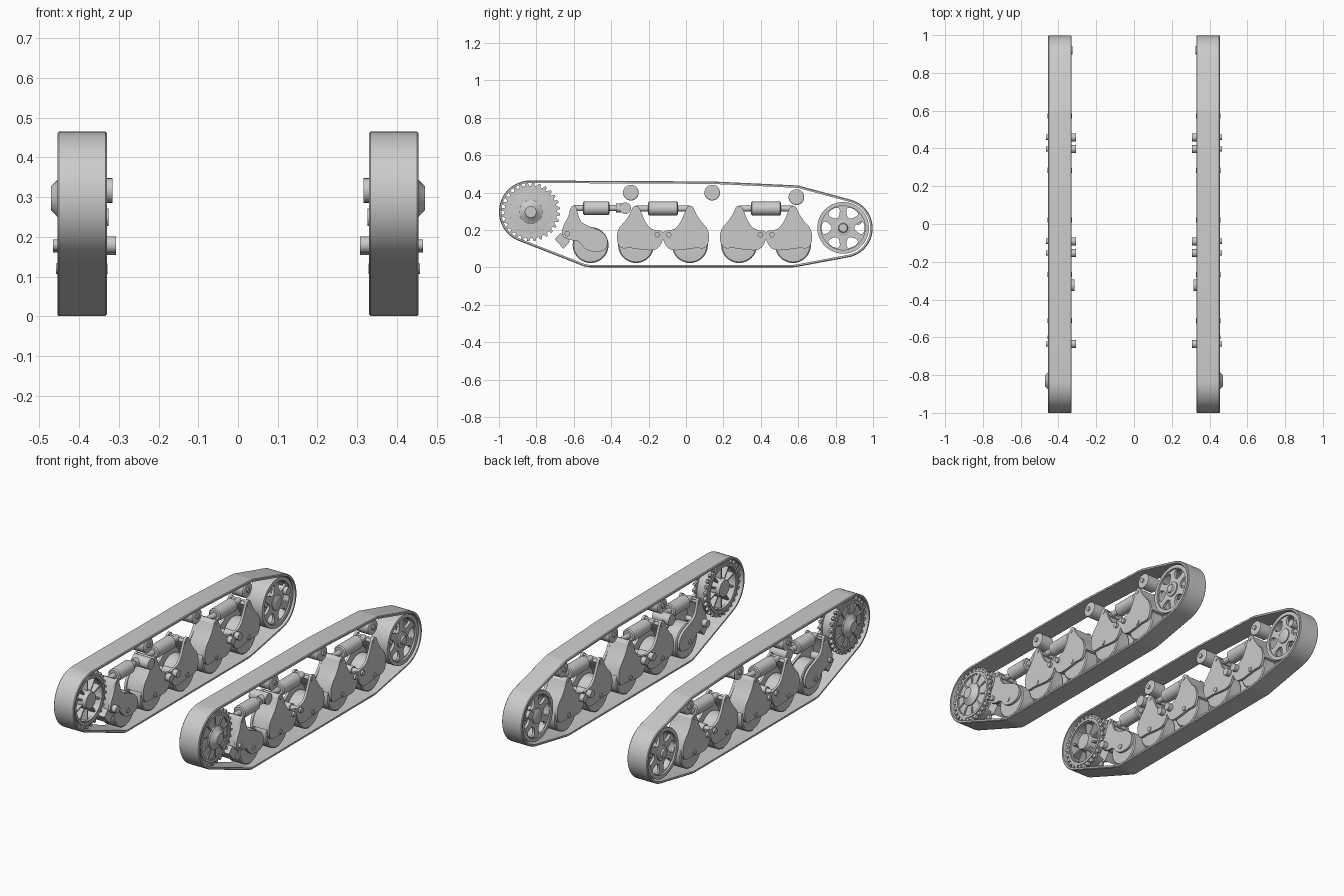
import bpy, bmesh
from math import cos, sin, pi, radians
from mathutils import Vector
from mathutils.geometry import convex_hull_2d

if "Cube" in bpy.data.objects:
    bpy.data.objects.remove(bpy.data.objects["Cube"])

steel = bpy.data.materials.new("grey_steel")
steel.use_nodes = True
GREY = (0.6, 0.6, 0.6, 1)
steel.diffuse_color = GREY
steel.node_tree.nodes["Principled BSDF"].inputs["Base Color"].default_value = GREY


def finish(name, bm):
    """Shade, mirror to the other side and link one part."""
    bmesh.ops.recalc_face_normals(bm, faces=bm.faces[:])
    for f in bm.faces:
        f.smooth = True
    for e in bm.edges:
        e.smooth = e.calc_face_angle(0) < radians(32)
    mesh = bpy.data.meshes.new(name)
    bm.to_mesh(mesh)
    bm.free()
    mesh.materials.append(steel)
    ob = bpy.data.objects.new(name, mesh)
    bpy.context.collection.objects.link(ob)
    mirror = ob.modifiers.new("Mirror", "MIRROR")
    mirror.use_mirror_merge = False
    return ob


def circle(y, z, r, n=32):
    return [(y + r * cos(2 * pi * i / n), z + r * sin(2 * pi * i / n)) for i in range(n)]


def rounded(pts, passes=2):
    """Cut the corners of a closed profile until it is smooth."""
    for _ in range(passes):
        out = []
        for a, b in zip(pts, pts[1:] + pts[:1]):
            a, b = Vector(a), Vector(b)
            out += [a.lerp(b, 0.25)[:], a.lerp(b, 0.75)[:]]
        pts = out
    return pts


def plate(name, loops, x0, x1):
    """Side profile in y and z, with holes, extruded along x."""
    bm = bmesh.new()
    for loop in loops:
        vs = [bm.verts.new((x0, y, z)) for y, z in loop]
        for a, b in zip(vs, vs[1:] + vs[:1]):
            bm.edges.new((a, b))
    bmesh.ops.triangle_fill(bm, edges=bm.edges[:], use_beauty=True)
    ext = bmesh.ops.extrude_face_region(bm, geom=bm.faces[:], use_keep_orig=True)
    new = [g for g in ext["geom"] if isinstance(g, bmesh.types.BMVert)]
    bmesh.ops.translate(bm, verts=new, vec=(x1 - x0, 0, 0))
    return finish(name, bm)


def skin(name, rings, closed):
    """Quads between rings of points; ends capped unless closed."""
    bm = bmesh.new()
    rows = [[bm.verts.new(p) for p in ring] for ring in rings]
    pairs = list(zip(rows, rows[1:])) + ([(rows[-1], rows[0])] if closed else [])
    for r, s in pairs:
        n = len(r)
        for i in range(n):
            bm.faces.new((r[i], r[(i + 1) % n], s[(i + 1) % n], s[i]))
    if not closed:
        bm.faces.new(rows[0])
        bm.faces.new(rows[-1])
    return finish(name, bm)


def lathe(name, y, z, prof, closed=False, n=32):
    """Turn a profile of (x, radius) around an axle along x."""
    return skin(name, [[(x, *p) for p in circle(y, z, r, n)] for x, r in prof], closed)


def pin(name, y, z, r, x0, x1, n=16):
    return lathe(name, y, z, [(x0, r), (x1, r)], n=n)


def strut(name, x, z, prof):
    """Turn a profile of (y, radius) around an axis along y."""
    return skin(name, [[(a, y, b) for a, b in circle(x, z, r, 24)] for y, r in prof], False)


X0, X1 = 0.33, 0.455
XM = (X0 + X1) / 2

# Track band: tight loop around the wheels
supports = [(-0.833, 0.298, 0.167), (0.14, 0.4, 0.06), (0.59, 0.375, 0.064),
            (0.84, 0.21, 0.158), (0.57, 0.12, 0.119), (-0.51, 0.12, 0.119)]
cand = []
for y, z, r in supports:
    for i in range(72):
        n = Vector((cos(pi * i / 36), sin(pi * i / 36)))
        cand.append((Vector((y, z)) + n * r, n))
hull = [cand[i] for i in convex_hull_2d([c[0] for c in cand])]
section = [(X0, 0.004), (X0 + 0.004, 0), (X1 - 0.004, 0), (X1, 0.004),
           (X1, 0.013), (X0, 0.013)]
skin("track_band", [[(x, *(p - n * d)) for x, d in section] for p, n in hull], True)

# Drive sprocket: toothed rings, drum, ribbed disc and hub
SY, SZ = -0.83, 0.297
TEETH = 28
gear = []
for i in range(TEETH):
    for k, r in ((0, 0.14), (0.3, 0.14), (0.45, 0.157), (0.75, 0.157)):
        a = 2 * pi * (i + k) / TEETH
        gear.append((SY + r * cos(a), SZ + r * sin(a)))
for name, x in (("outer", 0.42), ("inner", 0.35)):
    plate(f"sprocket_{name}_teeth", [gear, circle(SY, SZ, 0.115)], x, x + 0.016)
lathe("sprocket_drum", SY, SZ, [(0.345, 0.134), (0.441, 0.134), (0.441, 0.12), (0.345, 0.12)], True)
lathe("sprocket_disc", SY, SZ, [(0.415, 0.125), (0.432, 0.125), (0.438, 0.06)])
lathe("sprocket_hub", SY, SZ, [(0.34, 0.045), (0.436, 0.064), (0.446, 0.064),
                              (0.456, 0.045), (0.471, 0.03)])
for i in range(10):
    a = 2 * pi * (i + 0.5) / 10
    u, v = Vector((cos(a), sin(a))), Vector((-sin(a), cos(a))) * 0.004
    c = Vector((SY, SZ))
    quad = [c + u * 0.05 - v, c + u * 0.124 - v, c + u * 0.124 + v, c + u * 0.05 + v]
    plate("sprocket_rib", [quad], 0.36, 0.441)

# Rear idler: rim, two pierced webs and hub
IY, IZ = 0.84, 0.212
lathe("idler_rim", IY, IZ, [(0.34, 0.138), (0.445, 0.138), (0.445, 0.118), (0.34, 0.118)], True, 48)
holes = []
for i in range(6):
    a = 2 * pi * i / 6
    hole = []
    for rad, da in ((0.062, -0.2), (0.112, -0.38), (0.118, 0), (0.112, 0.38), (0.062, 0.2)):
        hole.append((IY + rad * cos(a + da), IZ + rad * sin(a + da)))
    holes.append(rounded(hole))
for x in (0.348, 0.42):
    plate("idler_web", [circle(IY, IZ, 0.122, 48)] + holes, x, x + 0.015)
lathe("idler_hub", IY, IZ, [(0.335, 0.03), (0.342, 0.042), (0.442, 0.042),
                           (0.446, 0.026), (0.455, 0.022)])
pin("idler_adjuster", 0.92, 0.25, 0.022, 0.326, 0.4)

# Return rollers
for y, z in ((-0.295, 0.4), (0.14, 0.4), (0.59, 0.376)):
    lathe("return_roller", y, z, [(0.352, 0.036), (0.356, 0.042), (0.43, 0.042), (0.434, 0.036)])
    pin("return_roller_axle", y, z, 0.012, 0.345, 0.442)


def road_wheel(y):
    lathe("road_wheel", y, 0.12, [(0.35, 0.06), (0.352, 0.09), (0.357, 0.096), (0.428, 0.096),
                                  (0.433, 0.09), (0.435, 0.06)], n=40)
    pin("road_wheel_axle", y, 0.12, 0.013, 0.329, 0.458)


def pivot(y, z):
    pin("pivot_pin", y, z, 0.021, 0.307, 0.4)
    pin("pivot_pin_end", y, z, 0.014, 0.4, 0.466)


def side_plates(name, prof):
    plate(name + "_outer", [prof], 0.44, 0.454)
    plate(name + "_inner", [prof], 0.334, 0.348)


def spring(y0, y1, c0, c1, z):
    """Spring canister from c0 to c1 on a rod from y0 to y1."""
    strut("spring_canister", XM, z, [(c0, 0.03), (c0 + 0.005, 0.037),
                                     (c1 - 0.005, 0.037), (c1, 0.03)])
    strut("spring_rod", XM, z, [(y0, 0.016), (y1, 0.016)])


# Paired-wheel bogies
arm = [(0.012, 0.33), (-0.016, 0.33), (-0.03, 0.29), (-0.06, 0.245), (-0.095, 0.21),
       (-0.106, 0.15), (-0.085, 0.1), (-0.03, 0.105), (0.03, 0.095), (0.1, 0.09),
       (0.135, 0.12), (0.155, 0.195), (0.085, 0.2), (0.05, 0.24), (0.026, 0.3)]
flank = [(0, 0.328), (-0.02, 0.315), (-0.033, 0.285), (-0.06, 0.243), (-0.088, 0.208), (-0.1, 0.16)]
for mid in (-0.123, 0.428):
    for s in (1, -1):
        wy = mid - s * 0.144
        road_wheel(wy)
        side_plates("bogie_arm", rounded([(wy + s * y, z) for y, z in arm]))
        cover = flank + [(y + 0.012, z - 0.004) for y, z in reversed(flank)]
        plate("bogie_cover", [[(wy + s * y, z) for y, z in cover]], 0.34, 0.446)
        pin("spring_pin", wy + s * 0.004, 0.308, 0.01, 0.331, 0.457)
        pivot(mid + s * 0.031, 0.175)
    spring(mid - 0.144, mid + 0.144, mid - 0.08, mid + 0.08, 0.315)

# Front swing arm with its wheel, spring and mount
road_wheel(-0.51)
swing = [(-0.59, 0.335), (-0.617, 0.325), (-0.628, 0.27), (-0.66, 0.22), (-0.664, 0.165),
         (-0.62, 0.145), (-0.575, 0.145), (-0.54, 0.095), (-0.48, 0.08), (-0.425, 0.095),
         (-0.415, 0.15), (-0.45, 0.195), (-0.52, 0.22), (-0.565, 0.245), (-0.582, 0.3)]
side_plates("swing_arm", rounded(swing))
top = [(-0.6, 0.328), (-0.616, 0.31), (-0.626, 0.27), (-0.652, 0.22), (-0.658, 0.175)]
plate("swing_arm_cover", [top + [(y + 0.012, z - 0.004) for y, z in reversed(top)]], 0.34, 0.446)
plate("swing_arm_mount", [[(-0.702, 0.152), (-0.67, 0.185), (-0.62, 0.14), (-0.655, 0.1)]], 0.345, 0.435)
pivot(-0.635, 0.18)
pin("spring_pin", -0.6, 0.31, 0.01, 0.331, 0.457)
spring(-0.6, -0.325, -0.55, -0.41, 0.317)
strut("spring_collar", XM, 0.317, [(-0.375, 0.024), (-0.345, 0.024)])
pin("spring_anchor", -0.325, 0.317, 0.031, 0.316, 0.42, 24)
